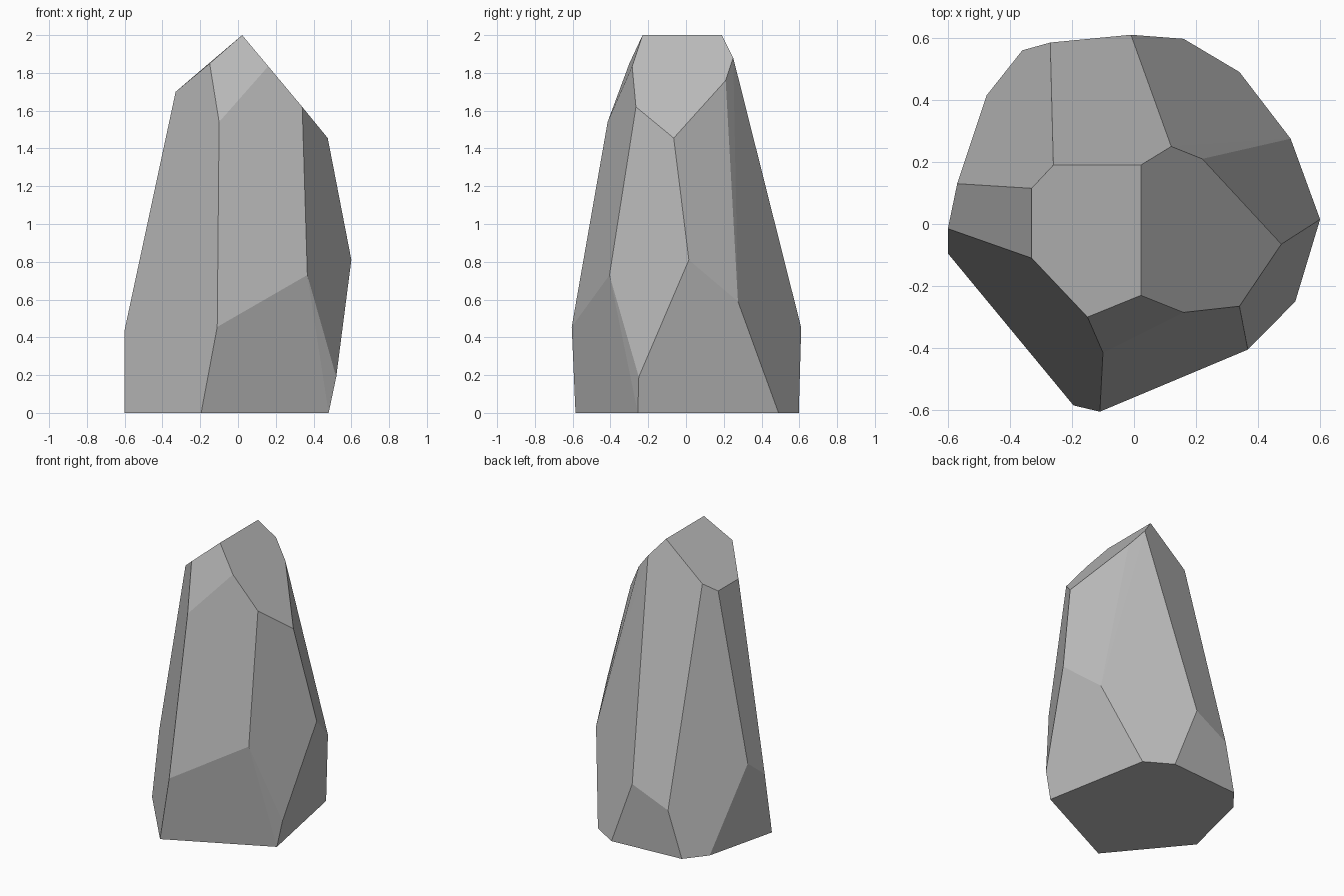
import bpy
import bmesh
import math

default_cube = bpy.data.objects.get("Cube")
if default_cube:
    bpy.data.objects.remove(default_cube, do_unlink=True)


def make_material(name, grey):
    material = bpy.data.materials.new(name)
    material.use_nodes = True
    colour = (grey, grey, grey, 1)
    material.diffuse_color = colour
    material.node_tree.nodes["Principled BSDF"].inputs["Base Color"].default_value = colour
    return material


def make_faceted_stone(name, corner_groups, material):
    """Wrap the corners in a convex hull and merge flat triangles into facets."""
    bm = bmesh.new()
    for corners in corner_groups:
        for corner in corners:
            bm.verts.new(corner)
    bmesh.ops.convex_hull(bm, input=list(bm.verts))
    loose = [vert for vert in bm.verts if not vert.link_faces]
    bmesh.ops.delete(bm, geom=loose, context='VERTS')
    bmesh.ops.dissolve_limit(bm, angle_limit=math.radians(2),
                             verts=list(bm.verts), edges=list(bm.edges))
    bmesh.ops.recalc_face_normals(bm, faces=list(bm.faces))

    mesh = bpy.data.meshes.new(name)
    bm.to_mesh(mesh)
    bm.free()
    mesh.materials.append(material)
    for polygon in mesh.polygons:
        polygon.use_smooth = False
    stone = bpy.data.objects.new(name, mesh)
    bpy.context.collection.objects.link(stone)
    return stone


# Flat seven-sided foot resting on the ground
foot = [(x, y, 0) for x, y in (
    (.48, -.255), (.34, .49), (.16, .597), (-.36, .56),
    (-.475, .415), (-.6, -.095), (-.195, -.585))]

# Widest belt, where the lower bevels meet the tall sides
belt = [
    (-.11, -.605, .455), (.367, -.405, .73), (.52, -.25, .19),
    (.6, .015, .81), (.505, .275, .59), (-.01, .61, .45),
    (-.27, .585, .325), (-.57, .13, .56), (-.6, -.015, .44)]

# Shoulders, where the tall sides meet the sloping crown
shoulders = [
    (-.26, .19, 1.76), (-.33, .115, 1.7), (-.33, -.11, 1.7),
    (-.15, -.3, 1.85), (-.1, -.415, 1.54), (.16, -.285, 1.835),
    (.34, -.265, 1.62), (.475, -.065, 1.455), (.22, .21, 1.76),
    (.12, .25, 1.88)]

# Short ridge along the very top
ridge = [(.022, y, 2) for y in (-.23, .19)]

stone_grey = make_material("stone grey", .5)
make_faceted_stone("standing_stone", (foot, belt, shoulders, ridge), stone_grey)
